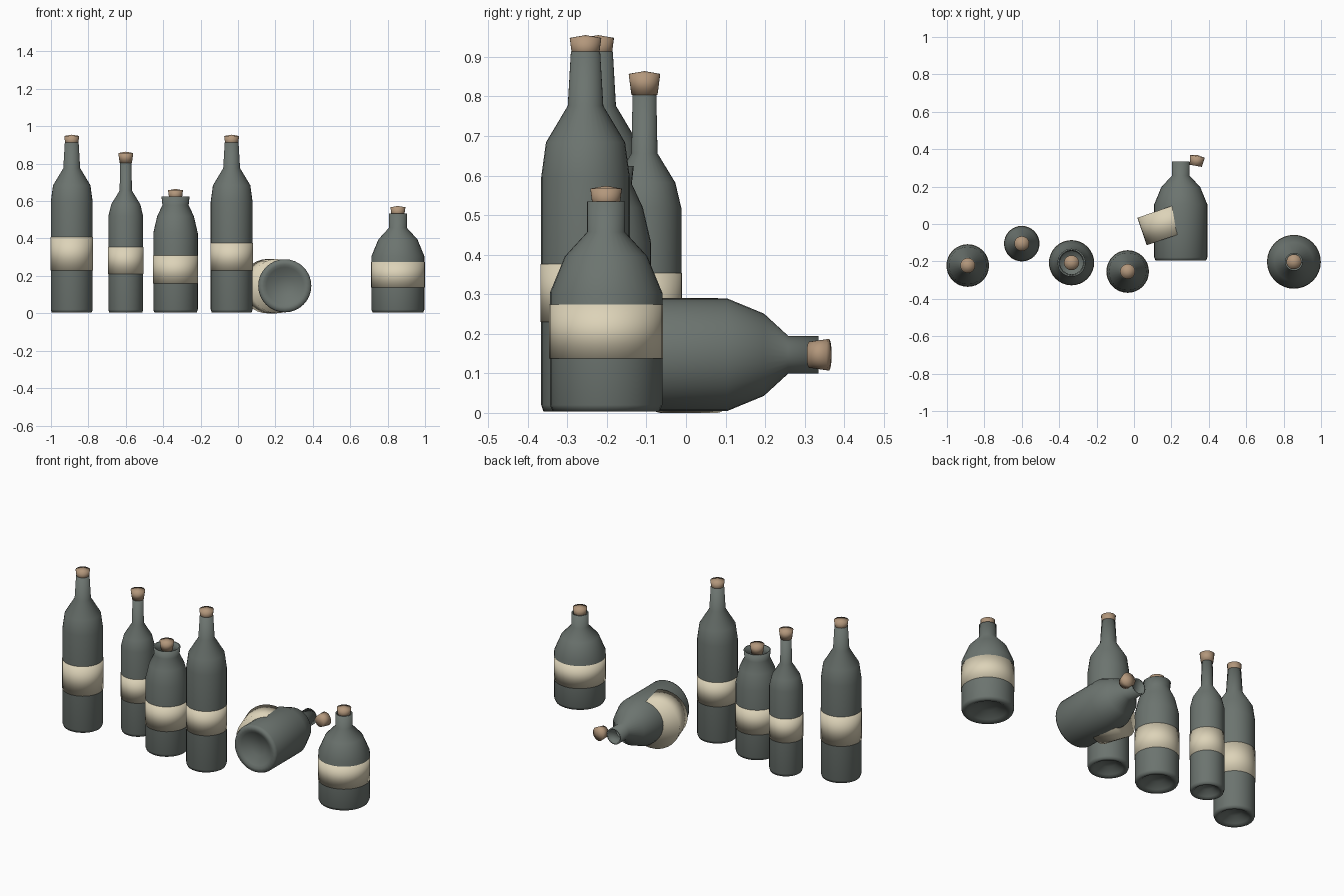
import bpy, bmesh
from math import radians, pi
from mathutils import Matrix

if "Cube" in bpy.data.objects:
    bpy.data.objects.remove(bpy.data.objects["Cube"])

SIDES = 32


def material(name, rgb):
    m = bpy.data.materials.new(name)
    m.diffuse_color = (*rgb, 1)
    m.use_nodes = True
    m.node_tree.nodes["Principled BSDF"].inputs["Base Color"].default_value = m.diffuse_color
    return m


GLASS = material("dark_glass", (0.15, 0.175, 0.16))
PAPER = material("paper", (0.72, 0.65, 0.48))
CORK = material("cork", (0.45, 0.31, 0.20))


def lathe(name, profile, mat, loc, rot=(0, 0, 0)):
    """Spin a (radius, height) profile around z into a smooth solid."""
    bm = bmesh.new()
    verts = [bm.verts.new((r, 0, z)) for r, z in profile]
    edges = [bm.edges.new(p) for p in zip(verts, verts[1:])]
    bmesh.ops.spin(bm, geom=verts + edges, axis=(0, 0, 1), cent=(0, 0, 0),
                   angle=2 * pi, steps=SIDES)
    bmesh.ops.remove_doubles(bm, verts=bm.verts, dist=1e-5)
    bmesh.ops.recalc_face_normals(bm, faces=bm.faces)
    for f in bm.faces:
        f.smooth = True
    me = bpy.data.meshes.new(name)
    bm.to_mesh(me)
    bm.free()
    me.materials.append(mat)
    ob = bpy.data.objects.new(name, me)
    bpy.context.collection.objects.link(ob)
    ob.location = loc
    ob.rotation_euler = rot
    return ob


def bottle(name, outer, loc, rot=(0, 0, 0)):
    """Hollowed base, outer wall, then a thin lip and the inside of the neck."""
    r = outer[0][0]
    base = [(0, 0.04), (0.35 * r, 0.034), (0.7 * r, 0.008), (0.8 * r, 0.0),
            (0.95 * r, 0.0), (r, 0.016)]
    t = 0.008
    inner = [(q - t, z) for q, z in outer[:-4:-1]]
    lathe(name, base + outer + inner + [(0, inner[-1][1])], GLASS, loc, rot)


def label(name, r, height, loc, rot=(0, 0, 0)):
    lathe(name, [(0, 0), (r, 0), (r, height), (0, height)], PAPER, loc, rot)


def cork(name, loc, length=0.06, rot=(0, 0, 0)):
    lathe(name, [(0, 0), (0.033, 0), (0.040, length - 0.007), (0, length)],
          CORK, loc, rot)


# Outer walls as (radius, height), from body to mouth
TALL = [(0.112, 0.592), (0.100, 0.680), (0.045, 0.772), (0.037, 0.909)]
SLIM = [(0.093, 0.515), (0.078, 0.578), (0.033, 0.652), (0.030, 0.800)]
WIDE = [(0.119, 0.425), (0.098, 0.515), (0.070, 0.575), (0.075, 0.620)]
SQUAT = [(0.142, 0.300), (0.104, 0.392), (0.048, 0.453), (0.048, 0.530)]

# Standing bottles: name, wall, x, y, label bottom, label top, cork top
standing = [
    ("tall_bottle_left", TALL, -0.889, -0.222, 0.23, 0.409, 0.955),
    ("slim_bottle", SLIM, -0.60, -0.105, 0.21, 0.354, 0.864),
    ("wide_mouth_bottle", WIDE, -0.334, -0.207, 0.16, 0.310, 0.665),
    ("tall_bottle_middle", TALL, -0.034, -0.254, 0.23, 0.377, 0.955),
    ("squat_bottle", SQUAT, 0.855, -0.202, 0.137, 0.274, 0.574),
]
for name, wall, x, y, lo, hi, top in standing:
    bottle(name, wall, (x, y, 0.004))
    label(name + "_label", wall[0][0] + 0.002, hi - lo, (x, y, lo))
    cork(name + "_cork", (x, y, top - 0.06), 0.06)

# Fallen bottle with its label and cork slipped askew
bottle("fallen_bottle", SQUAT, (0.25, -0.195, 0.147), (radians(-90), 0, 0))

rot = (radians(-90), 0, radians(19))
axis = Matrix.Rotation(rot[2], 3, 'Z').col[1]
L = 0.155
label("fallen_bottle_label", 0.145, L,
      (0.18 - axis.x * L / 2, 0.007 - axis.y * L / 2, 0.145), rot)
cork("fallen_bottle_cork", (0.330, 0.311, 0.147), 0.058,
     (radians(-90), 0, radians(-10)))
